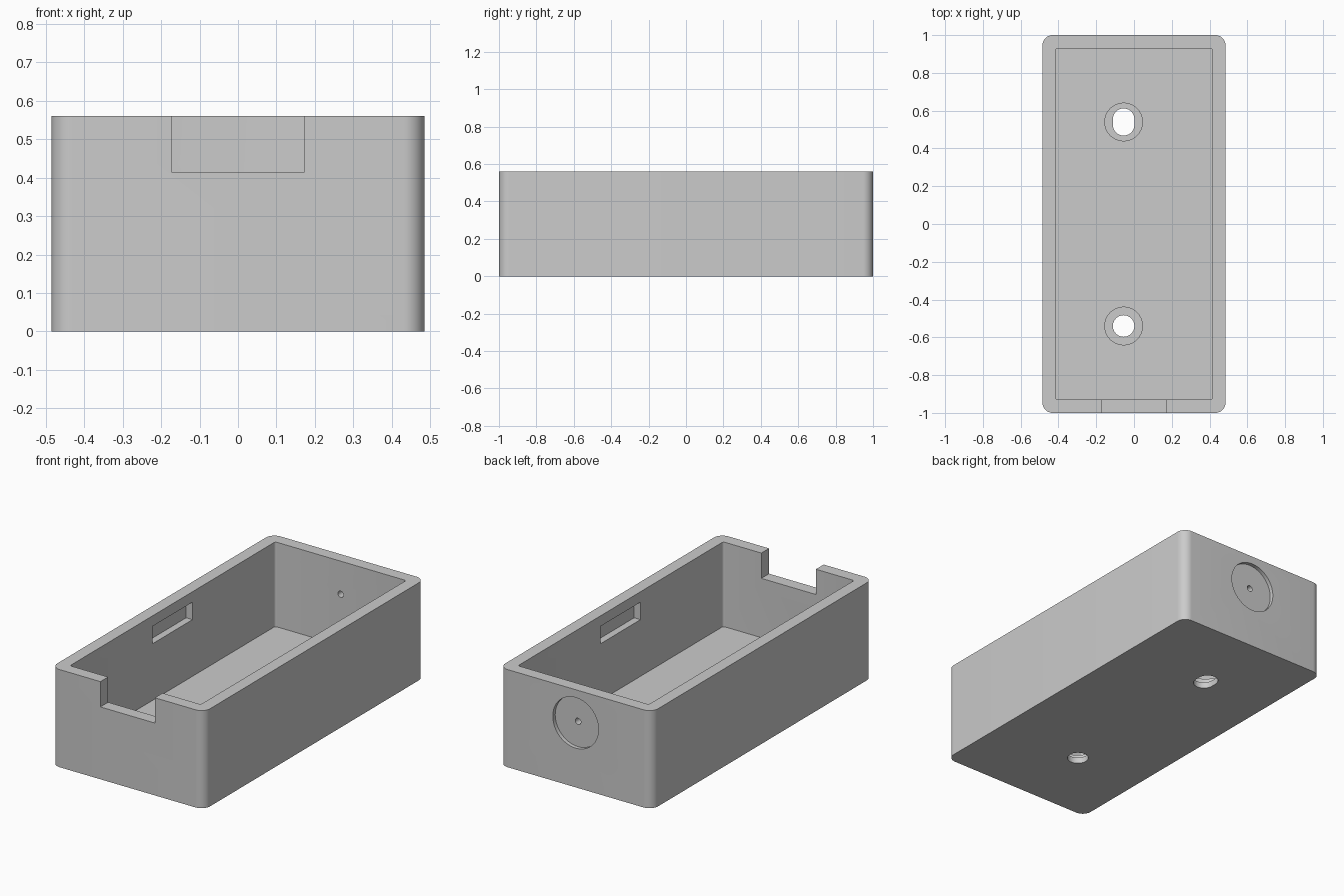
import bpy, bmesh, math
from mathutils import Matrix, Vector

cube = bpy.data.objects.get("Cube")
if cube:
    bpy.data.objects.remove(cube, do_unlink=True)

HALF_X, HALF_Y, HEIGHT = 0.485, 1.0, 0.56
WALL, FLOOR = 0.07, 0.075
HOLE_X, HOLE_Y = -0.055, 0.54

grey = bpy.data.materials.new("light grey plastic")
grey.use_nodes = True
colour = (0.6, 0.6, 0.6, 1)
grey.diffuse_color = colour
grey.node_tree.nodes["Principled BSDF"].inputs["Base Color"].default_value = colour


def rounded_prism(name, hx, hy, r, z0, z1, segs=10, matrix=Matrix()):
    """Upright prism with a rounded rectangle outline; hx = hy = r gives a cylinder."""
    bm = bmesh.new()
    ring = []
    for quarter, (sx, sy) in enumerate([(1, 1), (-1, 1), (-1, -1), (1, -1)]):
        for i in range(segs + 1):
            a = (quarter + i / segs) * math.pi / 2
            p = Vector((sx * (hx - r) + r * math.cos(a), sy * (hy - r) + r * math.sin(a), z0))
            if not ring or (p - ring[-1]).length > 1e-5:
                ring.append(p)
    if (ring[0] - ring[-1]).length < 1e-5:
        ring.pop()
    face = bm.faces.new([bm.verts.new(p) for p in ring])
    top = bmesh.ops.extrude_face_region(bm, geom=[face])["geom"]
    bmesh.ops.translate(bm, vec=(0, 0, z1 - z0),
                        verts=[v for v in top if isinstance(v, bmesh.types.BMVert)])
    bmesh.ops.transform(bm, matrix=matrix, verts=bm.verts)
    bmesh.ops.recalc_face_normals(bm, faces=bm.faces)
    return finish(name, bm)


def block(name, centre, size):
    bm = bmesh.new()
    bmesh.ops.create_cube(bm, size=1)
    bmesh.ops.scale(bm, vec=size, verts=bm.verts)
    bmesh.ops.translate(bm, vec=centre, verts=bm.verts)
    return finish(name, bm)


def finish(name, bm):
    mesh = bpy.data.meshes.new(name)
    bm.to_mesh(mesh)
    bm.free()
    mesh.materials.append(grey)
    obj = bpy.data.objects.new(name, mesh)
    bpy.context.collection.objects.link(obj)
    return obj


# Outer shell
case = rounded_prism("case_body", HALF_X, HALF_Y, 0.055, 0, HEIGHT)

# Cavity and cable notch in the front wall
cutters = [
    rounded_prism("cavity", HALF_X - WALL, HALF_Y - WALL, 0.012, FLOOR, 0.8, segs=4),
    block("front_notch", (0, -0.95, 0.565), (0.346, 0.3, 0.3)),
]

# Snap pockets inside the long walls
for side in (-1, 1):
    cutters.append(block("snap_pocket", (side * 0.42, 0, 0.45), (0.07, 0.36, 0.1)))

# Mounting holes with counterbores; the rear one is a slot
for y, stretch in ((-HOLE_Y, 0), (HOLE_Y, 0.015)):
    place = Matrix.Translation((HOLE_X, y, 0))
    cutters.append(rounded_prism("screw_hole", 0.057, 0.057 + stretch, 0.057, -0.1, 0.2, matrix=place))
    cutters.append(rounded_prism("counterbore", 0.1, 0.1, 0.1, 0.035, 0.2, matrix=place))

# Round recess and pin hole in the back wall
to_back = Matrix.Translation((0, HALF_Y, 0.37)) @ Matrix.Rotation(-math.pi / 2, 4, "X")
cutters.append(rounded_prism("back_recess", 0.145, 0.145, 0.145, -0.022, 0.1, segs=14, matrix=to_back))
cutters.append(rounded_prism("pin_hole", 0.018, 0.018, 0.018, -0.15, 0.1, segs=6, matrix=to_back))

# Cut everything out and bake the result
for cutter in cutters:
    mod = case.modifiers.new(cutter.name, "BOOLEAN")
    mod.operation, mod.solver, mod.object = "DIFFERENCE", "EXACT", cutter
    cutter.hide_render = True
bpy.context.view_layer.update()
baked = bpy.data.meshes.new_from_object(case.evaluated_get(bpy.context.evaluated_depsgraph_get()))
case.modifiers.clear()
case.data = baked
for cutter in cutters:
    bpy.data.objects.remove(cutter, do_unlink=True)

# Smooth the rounded corners, keep the edges crisp
bpy.ops.object.select_all(action="DESELECT")
case.select_set(True)
bpy.context.view_layer.objects.active = case
bpy.ops.object.shade_smooth_by_angle(angle=math.radians(30))
